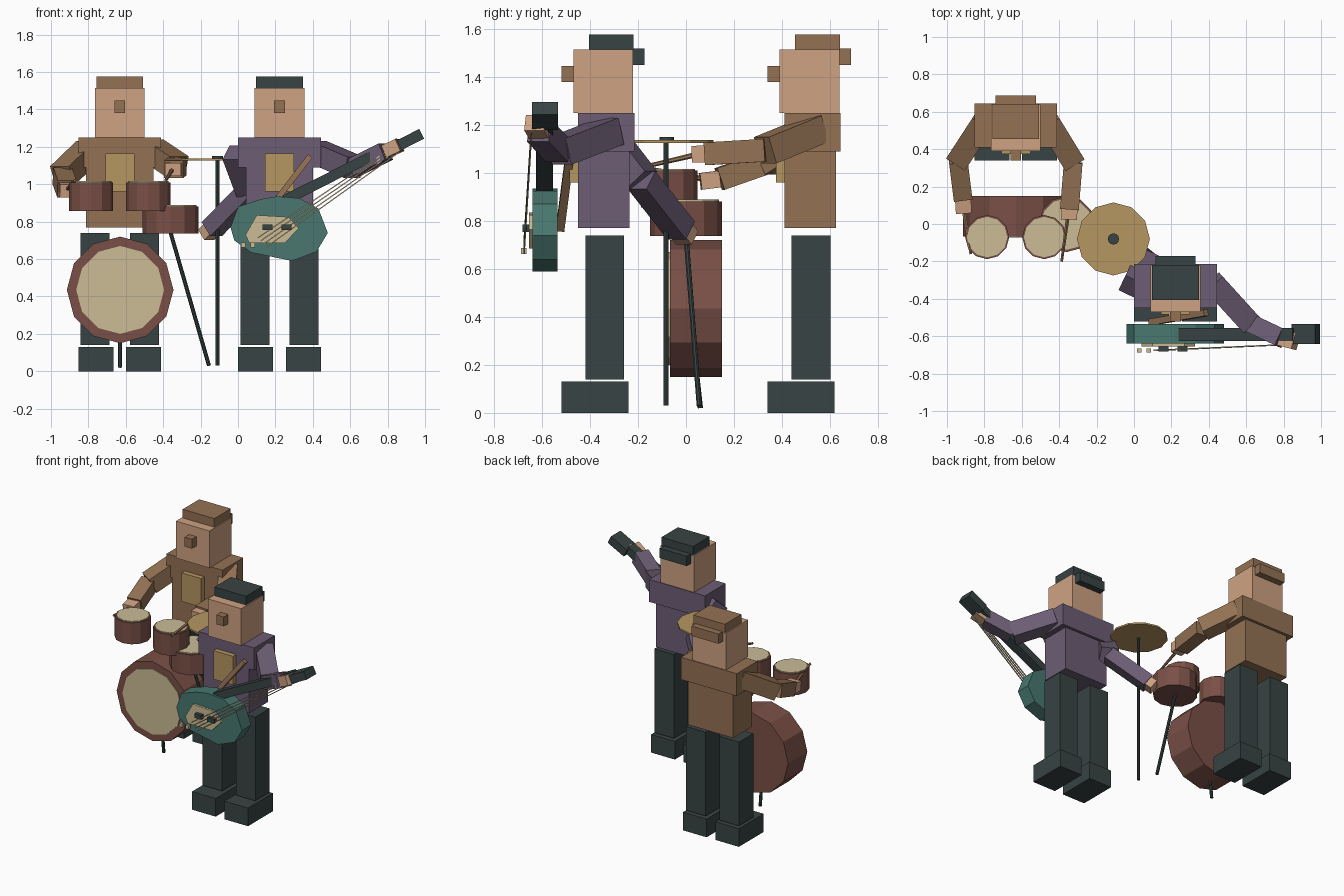
import bpy, bmesh
from mathutils import Vector, Matrix

old = bpy.data.objects.get("Cube")
if old:
    bpy.data.objects.remove(old)


def material(name, rgb):
    lin = [((c / 255 + 0.055) / 1.055) ** 2.4 for c in rgb] + [1]
    m = bpy.data.materials.new(name)
    m.use_nodes = True
    m.diffuse_color = lin
    m.node_tree.nodes["Principled BSDF"].inputs["Base Color"].default_value = lin
    return m


SKIN = material("skin", (206, 162, 130))
BROWN = material("brown", (148, 114, 84))
DARK = material("charcoal", (56, 67, 67))
PURPLE = material("purple", (108, 93, 116))
GOLD = material("gold", (182, 150, 97))
RED = material("drum_red", (122, 80, 71))
CREAM = material("cream", (203, 188, 150))
GREEN = material("teal", (72, 119, 111))


def finish(name, mat, bm):
    bmesh.ops.recalc_face_normals(bm, faces=bm.faces)
    me = bpy.data.meshes.new(name)
    bm.to_mesh(me)
    bm.free()
    me.materials.append(mat)
    ob = bpy.data.objects.new(name, me)
    bpy.context.collection.objects.link(ob)
    return ob


def box(name, mat, center, size):
    bm = bmesh.new()
    bmesh.ops.create_cube(bm, size=1)
    bmesh.ops.transform(bm, verts=bm.verts,
                        matrix=Matrix.Translation(center) @ Matrix.Diagonal((*size, 1)))
    return finish(name, mat, bm)


def beam(name, mat, a, b, width, depth, ref=(0, 0, 1)):
    """Box running from a to b; depth is measured along ref."""
    a, b, ref = Vector(a), Vector(b), Vector(ref)
    d = (b - a).normalized()
    u = d.cross(ref).normalized()
    v = u.cross(d)
    rot = Matrix((u, v, d)).transposed().to_4x4()
    bm = bmesh.new()
    bmesh.ops.create_cube(bm, size=1)
    scale = Matrix.Diagonal((width, depth, (b - a).length, 1))
    bmesh.ops.transform(bm, verts=bm.verts,
                        matrix=Matrix.Translation((a + b) / 2) @ rot @ scale)
    return finish(name, mat, bm)


def rod(name, mat, a, b, r, r2=None, sides=12):
    """Cylinder or cone from a to b."""
    a, b = Vector(a), Vector(b)
    d = b - a
    bm = bmesh.new()
    bmesh.ops.create_cone(bm, cap_ends=True, segments=sides, radius1=r,
                          radius2=r if r2 is None else r2, depth=d.length)
    rot = d.to_track_quat('Z', 'Y').to_matrix().to_4x4()
    bmesh.ops.transform(bm, verts=bm.verts, matrix=Matrix.Translation((a + b) / 2) @ rot)
    return finish(name, mat, bm)


def slab(name, mat, outline, y0, y1):
    """Outline in x and z, extruded from y0 to y1."""
    bm = bmesh.new()
    face = bm.faces.new([bm.verts.new((x, y0, z)) for x, z in outline])
    ext = bmesh.ops.extrude_face_region(bm, geom=[face])
    verts = [g for g in ext["geom"] if isinstance(g, bmesh.types.BMVert)]
    bmesh.ops.translate(bm, verts=verts, vec=(0, y1 - y0, 0))
    return finish(name, mat, bm)


# Block figures: head, hair, torso, legs and feet
def person(who, x, y, shirt, hair):
    def part(name, mat, dx, ys, zs, width):
        box(f"{who}_{name}", mat, (x + dx, y + sum(ys) / 2, sum(zs) / 2),
            (width, ys[1] - ys[0], zs[1] - zs[0]))
    part("head", SKIN, 0, (-.13, .12), (1.25, 1.515), .265)
    part("hair", hair, 0, (-.065, .122), (1.51, 1.577), .25)
    part("hair_back", hair, 0, (.11, .168), (1.45, 1.52), .215)
    part("nose", BROWN, 0, (-.18, -.13), (1.38, 1.447), .058)
    part("shoulders", shirt, 0, (-.11, .125), (1.09, 1.25), .443)
    part("waist", shirt, 0, (-.11, .105), (.77, 1.09), .36)
    part("shirt_front", GOLD, 0, (-.145, -.11), (.96, 1.165), .155)
    for side, s in (("left", 1), ("right", -1)):
        part(side + "_leg", DARK, s * .132, (-.08, .082), (.14, .74), .155)
        part(side + "_foot", DARK, s * .128, (-.18, .1), (0, .13), .187)


def arm(name, mat, shoulder, elbow, wrist, hand):
    beam(name + "_upper_arm", mat, shoulder, elbow, .12, .115)
    beam(name + "_forearm", mat, elbow, wrist, .1, .095)
    beam(name + "_hand", SKIN, wrist, hand, .085, .07)


person("drummer", -.632, .52, BROWN, BROWN)
arm("drummer_right", BROWN, (-.8, .555, 1.18), (-.94, .34, 1.045),
    (-.915, .14, .975), (-.91, .06, .965))
arm("drummer_left", BROWN, (-.46, .55, 1.185), (-.325, .33, 1.095),
    (-.345, .08, 1.08), (-.347, .025, 1.078))
rod("right_drumstick", BROWN, (-.915, .1, .97), (-.873, -.16, 1.02), .012, .008, 6)
rod("left_drumstick", BROWN, (-.345, .1, 1.09), (-.387, -.2, 1.02), .012, .008, 6)

person("guitarist", .222, -.34, PURPLE, DARK)
arm("guitarist_right", PURPLE, (-.01, -.34, 1.17), (.065, -.185, .97),
    (-.14, -.02, .76), (-.17, .005, .73))
arm("guitarist_left", PURPLE, (.42, -.31, 1.175), (.62, -.53, 1.09),
    (.79, -.61, 1.175), (.865, -.63, 1.21))

# Drum kit
rod("bass_drum", RED, (-.63, .15, .435), (-.63, -.067, .435), .285)
rod("bass_drum_head", CREAM, (-.63, -.067, .435), (-.63, -.073, .435), .235)
rod("bass_drum_spur", DARK, (-.63, .06, .02), (-.63, .04, .2), .011, sides=8)
for name, x, y, z0, z1, r in (("right_tom", -.785, -.07, .857, 1.01, .118),
                              ("left_tom", -.48, -.07, .857, 1.01, .118),
                              ("floor_tom", -.36, 0, .737, .882, .15)):
    rod(name, RED, (x, y, z0), (x, y, z1), r)
    rod(name + "_head", CREAM, (x, y, z1), (x, y, z1 + .007), r * .92)
rod("tom_stand", DARK, (-.36, 0, .74), (-.155, .055, .03), .011, sides=8)
rod("cymbal_stand", DARK, (-.11, -.083, .03), (-.11, -.083, 1.135), .011, sides=8)
rod("cymbal", GOLD, (-.11, -.08, 1.126), (-.11, -.08, 1.138), .195)
rod("cymbal_cap", DARK, (-.11, -.08, 1.138), (-.11, -.08, 1.15), .03)

# Guitar
slab("guitar_body", GREEN, [(-.04, .77), (0, .88), (.12, .92), (.21, .935), (.33, .925),
                            (.43, .87), (.48, .74), (.42, .64), (.29, .59), (.07, .635),
                            (-.02, .7)], -.64, -.535)
slab("pickguard", CREAM, [(.04, .73), (.1, .835), (.27, .825), (.325, .765),
                          (.25, .685), (.06, .685)], -.655, -.64)
Y = (0, 1, 0)
beam("guitar_neck", DARK, (.25, -.59, .915), (.86, -.59, 1.222), .055, .07, Y)
beam("guitar_headstock", DARK, (.855, -.588, 1.205), (.982, -.588, 1.27), .058, .108, Y)
for i, x in enumerate((.158, .26)):
    box(f"pickup_{i + 1}", DARK, (x, -.667, .77), (.053, .03, .03))
for i, x in enumerate((.027, .078)):
    box(f"control_knob_{i + 1}", CREAM, (x, -.677, .675), (.024, .022, .026))
for i in range(4):
    o = (i - 1.5) * .016
    beam(f"string_{i + 1}", CREAM, (.13 - o, -.675, .69 + o), (.86 - o * .6, -.643, 1.195 + o * .6),
         .006, .006, Y)
beam("guitar_strap", BROWN, (.385, -.475, 1.15), (.09, -.525, .765), .03, .035, Y)
